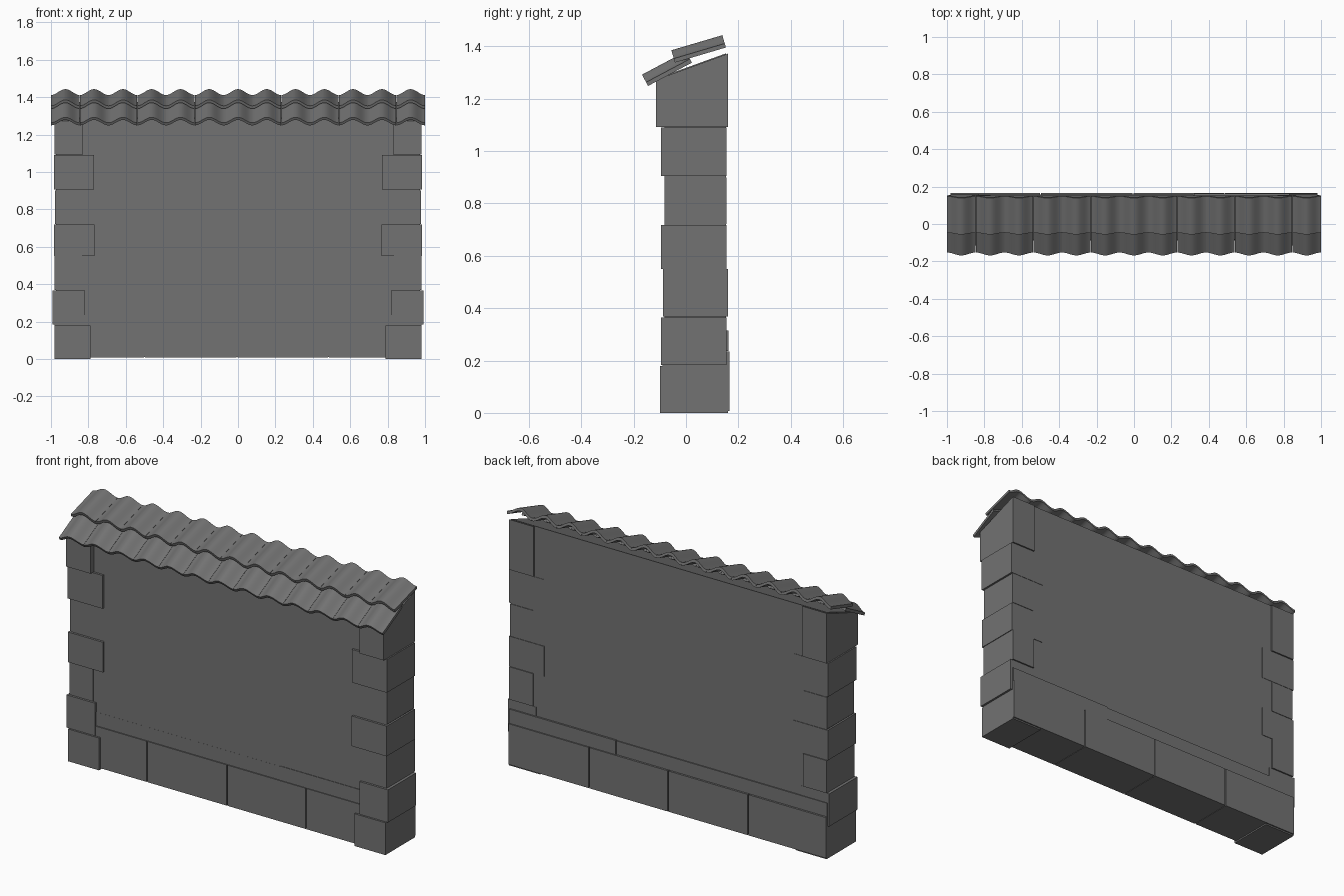
import bpy
import bmesh
import math
from mathutils import Vector

cube = bpy.data.objects.get("Cube")
if cube:
    bpy.data.objects.remove(cube, do_unlink=True)

GREY = (0.17, 0.17, 0.17, 1.0)
stone = bpy.data.materials.new("stone_grey")
stone.use_nodes = True
stone.diffuse_color = GREY
stone.node_tree.nodes["Principled BSDF"].inputs["Base Color"].default_value = GREY


def add_object(name, bm):
    """Turn a bmesh into a named, coloured object."""
    bmesh.ops.recalc_face_normals(bm, faces=bm.faces)
    mesh = bpy.data.meshes.new(name)
    bm.to_mesh(mesh)
    bm.free()
    mesh.materials.append(stone)
    obj = bpy.data.objects.new(name, mesh)
    bpy.context.collection.objects.link(obj)
    return obj


def block(name, x, y, z, back_rise=0.0):
    """Box from (min, max) ranges; back_rise lifts the top back edge."""
    bm = bmesh.new()
    bmesh.ops.create_cube(bm, size=1)
    for v in bm.verts:
        top_back = v.co.z > 0 and v.co.y > 0
        v.co = Vector((x[v.co.x > 0], y[v.co.y > 0], z[v.co.z > 0]))
        if top_back:
            v.co.z += back_rise
    return add_object(name, bm)


# Wall body with a sloping top
block("wall_body", (-0.974, 0.974), (-0.083, 0.152), (0.01, 1.288), 0.085)

# Corner stones: bottom, top, inner x, outer x, front y, back y
CORNERS = [
    (0.00, 0.18, 0.788, 0.980, -0.100, 0.160),
    (0.183, 0.365, 0.817, 0.992, -0.095, 0.154),
    (0.368, 0.55, 0.834, 0.980, -0.088, 0.160),
    (0.55, 0.718, 0.768, 0.984, -0.095, 0.155),
    (0.722, 0.90, 0.834, 0.978, -0.083, 0.155),
    (0.905, 1.09, 0.769, 0.985, -0.095, 0.154),
]
for label, s in (("left", 1), ("right", -1)):
    for i, (z0, z1, x0, x1, y0, y1) in enumerate(CORNERS):
        block(f"{label}_corner_stone_{i + 1}", sorted((s * x0, s * x1)), (y0, y1), (z0, z1))
    block(f"{label}_corner_top_stone", sorted((s * 0.83, s * 0.98)),
          (-0.115, 0.16), (1.092, 1.272), 0.1)

# Base course, split by narrow joints, and the low strip above it
joints = [-0.98, -0.5, -0.005, 0.483, 0.98]
for i, (a, b) in enumerate(zip(joints, joints[1:])):
    block(f"base_stone_{i + 1}", (a + 0.003 * (i > 0), b - 0.003 * (i < 3)),
          (-0.089, 0.167), (0.008, 0.235))
block("low_strip_right", (-0.98, 0.319), (-0.0835, 0.158), (0.236, 0.312))
block("low_strip_left", (0.321, 0.98), (-0.086, 0.162), (0.236, 0.315))

# Wavy roof tiles
COUNT, STEPS = 13, 16
PITCH = 2.0 / COUNT
WAVE, THICK = 0.033, 0.016


def tile(name, cx, front, angle, length):
    """One tile: crest in the middle, valley at both sides, running up the slope."""
    along = Vector((0, math.cos(angle), math.sin(angle)))
    normal = Vector((0, -math.sin(angle), math.cos(angle)))
    start = Vector((cx, front[0], front[1]))
    outline = []
    for k in range(STEPS + 1):
        t = k / STEPS - 0.5
        drop = WAVE * 0.5 * (math.cos(2 * math.pi * t) - 1)
        outline.append((t * (PITCH - 0.001), drop))
    outline += [(px, h - THICK) for px, h in reversed(outline)]
    bm = bmesh.new()
    verts = [bm.verts.new(start + Vector((px, 0, 0)) + normal * h) for px, h in outline]
    n = len(verts)
    # End caps are quads so the wavy section stays clean
    caps = [bm.faces.new((verts[k], verts[k + 1], verts[n - 2 - k], verts[n - 1 - k]))
            for k in range(STEPS)]
    extruded = bmesh.ops.extrude_face_region(bm, geom=caps, use_keep_orig=True)
    moved = [g for g in extruded["geom"] if isinstance(g, bmesh.types.BMVert)]
    bmesh.ops.translate(bm, verts=moved, vec=along * length)
    obj = add_object(name, bm)
    bpy.ops.object.select_all(action='DESELECT')
    obj.select_set(True)
    bpy.context.view_layer.objects.active = obj
    bpy.ops.object.shade_smooth_by_angle(angle=math.radians(35))


for i in range(COUNT):
    x = -1 + PITCH * (i + 0.5)
    tile(f"lower_tile_{i + 1}", x, (-0.168, 1.292), math.radians(28), 0.19)
    tile(f"upper_tile_{i + 1}", x, (-0.056, 1.385), math.radians(16.5), 0.203)
